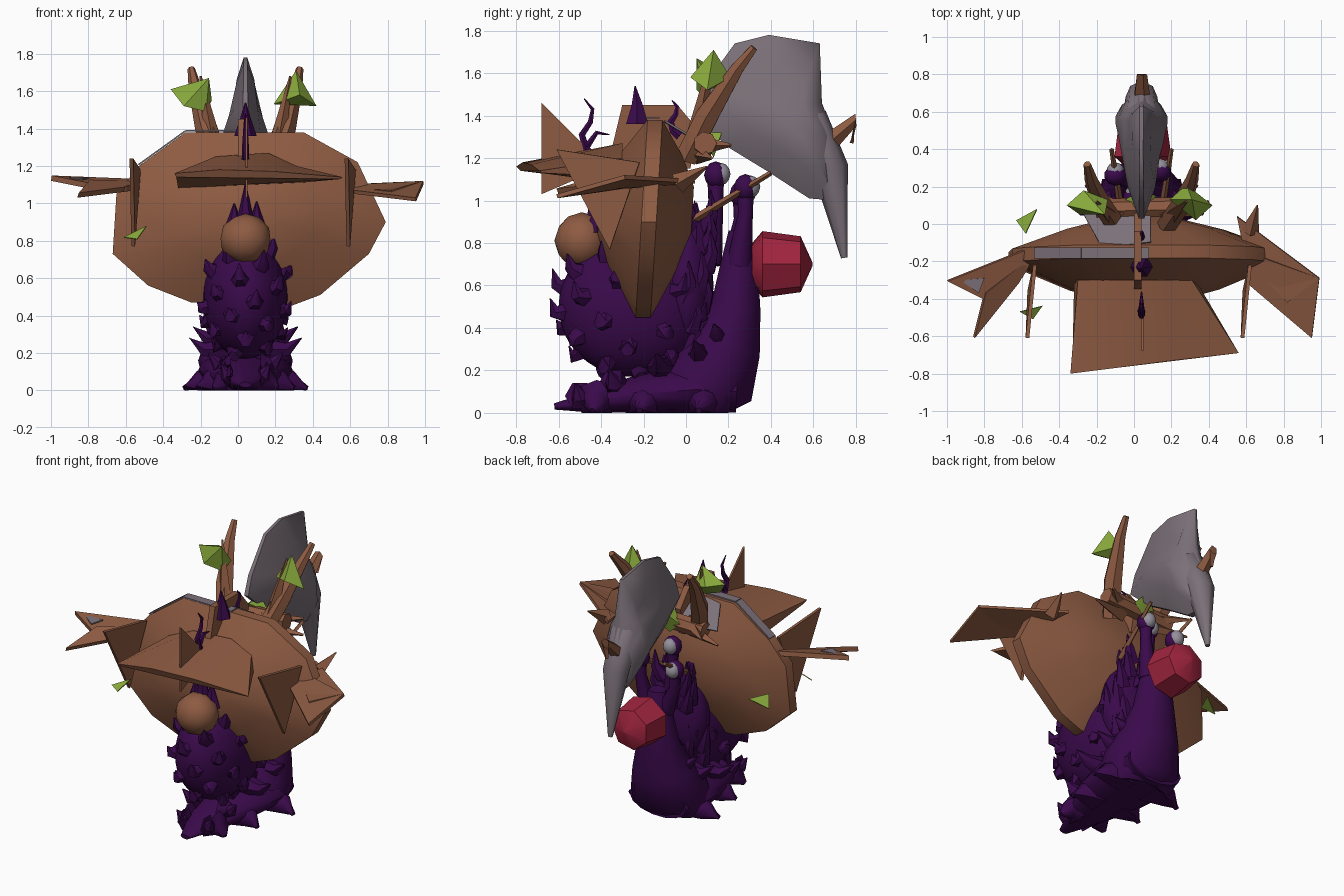
import bpy, bmesh, math, random
from mathutils import Vector, Matrix

random.seed(4)
cube = bpy.data.objects.get("Cube")
if cube:
    bpy.data.objects.remove(cube, do_unlink=True)
CX = 0.04


def material(name, rgb):
    m = bpy.data.materials.new(name)
    m.use_nodes = True
    m.diffuse_color = (*rgb, 1)
    m.node_tree.nodes["Principled BSDF"].inputs["Base Color"].default_value = (*rgb, 1)
    return m


BROWN = material("bark_brown", (0.27, 0.105, 0.055))
PURPLE = material("deep_purple", (0.042, 0.003, 0.07))
GREY = material("stone_grey", (0.2, 0.165, 0.19))
GREEN = material("leaf_green", (0.25, 0.4, 0.045))
RED = material("berry_red", (0.36, 0.018, 0.05))
PALE = material("eye_grey", (0.3, 0.28, 0.33))


def finish(name, bm, mat, smooth=None):
    bmesh.ops.recalc_face_normals(bm, faces=bm.faces)
    me = bpy.data.meshes.new(name)
    bm.to_mesh(me)
    bm.free()
    ob = bpy.data.objects.new(name, me)
    bpy.context.collection.objects.link(ob)
    me.materials.append(mat)
    if smooth:
        bpy.ops.object.select_all(action='DESELECT')
        ob.select_set(True)
        bpy.context.view_layer.objects.active = ob
        bpy.ops.object.shade_smooth_by_angle(angle=math.radians(smooth))


def loft(bm, rings):
    """Skin a list of equal-length rings and cap both ends."""
    rows = [[bm.verts.new(p) for p in r] for r in rings]
    n = len(rows[0])
    for a, b in zip(rows, rows[1:]):
        for i in range(n):
            bm.faces.new((a[i], a[(i + 1) % n], b[(i + 1) % n], b[i]))
    bm.faces.new(rows[0])
    bm.faces.new(rows[-1][::-1])


def tube(bm, path, radii, sides=6, wide=1.0):
    """Tapered tube along a path; wide stretches it sideways in x."""
    pts = [Vector(p) for p in path]
    rings = []
    for i, p in enumerate(pts):
        d = (pts[min(i + 1, len(pts) - 1)] - pts[max(i - 1, 0)]).normalized()
        u = Vector((1, 0, 0)) if abs(d.x) < 0.9 else Vector((0, 1, 0))
        u = (u - d * u.dot(d)).normalized()
        v = d.cross(u)
        rings.append([p + u * (radii[i] * wide * math.cos(t)) + v * (radii[i] * math.sin(t))
                      for t in (2 * math.pi * k / sides for k in range(sides))])
    loft(bm, rings)


def tube_object(name, path, radii, mat, sides=6, wide=1.0):
    bm = bmesh.new()
    tube(bm, path, radii, sides, wide)
    for v in bm.verts:
        v.co.z = max(v.co.z, 0)
    finish(name, bm, mat, 50)


def ball(name, centre, size, mat, level=2):
    bm = bmesh.new()
    bmesh.ops.create_icosphere(bm, subdivisions=level, radius=1)
    bm.transform(Matrix.Translation(centre) @ Matrix.Diagonal((*size, 1)))
    finish(name, bm, mat, 60)


def gem(name, pts, mat):
    """Faceted solid wrapped round a few points."""
    bm = bmesh.new()
    bmesh.ops.convex_hull(bm, input=[bm.verts.new(p) for p in pts])
    finish(name, bm, mat, 30)


def plate(name, pts, mat, thick=0.012):
    """Thin sheet through a loop of points."""
    bm = bmesh.new()
    f = bm.faces.new([bm.verts.new(p) for p in pts])
    f.normal_update()
    off = f.normal * thick
    for v in bmesh.ops.extrude_face_region(bm, geom=[f])["geom"]:
        if isinstance(v, bmesh.types.BMVert):
            v.co += off
    finish(name, bm, mat)


# Broad lens-shaped hull, lofted front to back and leaning back slightly
outline = [(-.28, 1.38), (.35, 1.38), (.64, 1.22), (.79, .9), (.7, .73), (.44, .51), (.28, .45),
           (-.25, .47), (-.48, .56), (-.67, .73), (-.65, 1.05), (-.53, 1.2)]
bm = bmesh.new()
loft(bm, [[(.05 + (x - .05) * s, y + .06 * (z - .9) * s, .96 + (z - .96) * s) for x, z in outline]
          for y, s in ((-.41, .25), (-.35, .55), (-.21, 1), (-.14, 1), (-.03, .58), (.03, .25))])
finish("hull", bm, BROWN, 50)

# Crest, front sail and ridged bow wedge
plate("crest", [(CX, -.36, 1.2), (CX, -.3, 1.45), (CX, -.04, 1.45), (CX, .06, 1.33), (CX, .02, 1.15)], BROWN, .04)
plate("front_sail", [(CX, -.68, 1.46), (CX, -.68, 1.03), (CX, -.4, 1.15), (CX, -.46, 1.24)], BROWN)
bm = bmesh.new()
loft(bm, [[(-.34, -.8, 1.16), (-.1, -.77, 1.18), (.2, -.73, 1.17), (.56, -.69, 1.14), (.55, -.68, 1.13),
           (-.33, -.78, 1.14)],
          [(-.3, -.3, 1.17), (-.12, -.3, 1.25), (.16, -.3, 1.27), (.31, -.3, 1.2), (.33, -.3, 1.11),
           (-.32, -.3, 1.08)]])
finish("bow_wedge", bm, BROWN, 40)

# Side fins
plate("right_fin_back", [(-.5, -.1, 1.1), (-1.0, -.3, 1.12), (-.8, -.4, 1.08), (-.6, -.28, 1.06)], BROWN, .03)
plate("right_fin_front", [(-.55, -.16, 1.09), (-.8, -.36, 1.1), (-.86, -.6, 1.03), (-.62, -.3, 1.06)], BROWN, .03)
plate("left_fan_back", [(.55, .04, 1.1), (.99, -.29, 1.12), (.82, -.42, 1.07), (.6, -.2, 1.08)], BROWN, .02)
plate("left_fan_front", [(.6, -.15, 1.1), (.99, -.29, 1.12), (.95, -.61, 1.03), (.62, -.33, 1.07)], BROWN, .02)
plate("right_fin_patch", [(-.93, -.3, 1.14), (-.8, -.29, 1.138), (-.83, -.37, 1.133)], GREY, .008)
for name, x in (("right_blade", -.55), ("left_blade", .6)):
    plate(name, [(x - .01, -.61, 1.24), (x + .03, -.22, 1.18), (x, -.36, .77)], BROWN, .02)
tube_object("left_thorn", [(.62, -.04, 1.08), (.66, .1, 1.16)], [.05, .004], BROWN, 4)

# Grey strips and panel on the hull top
for i, (a, b) in enumerate((((-.53, 1.2), (-.28, 1.38)), ((-.28, 1.38), (.08, 1.38)))):
    plate("grey_strip_%d" % i, [(a[0], -.185, a[1] + .003), (b[0], -.185, b[1] + .003),
                                (b[0], -.125, b[1] + .003), (a[0], -.125, a[1] + .003)], GREY, .008)
plate("grey_panel", [(-.17, -.13, 1.37), (.09, -.1, 1.37), (.09, .1, 1.25), (-.27, .05, 1.25)], GREY, .009)

# Antlers, cross log and twigs
for side, s in (("right", -1), ("left", 1)):
    x = CX + s * .17
    tube_object(side + "_antler", [(x - s * .03, .0, 1.2), (x + s * .04, .1, 1.4), (x + s * .1, .24, 1.62),
                                   (x + s * .12, .32, 1.72)], [.06, .06, .035, .02], BROWN)
    tube_object(side + "_antler_prong", [(x, .05, 1.3), (x + s * .07, .12, 1.68)], [.05, .006], BROWN, 4)
    tube_object(side + "_twig", [(CX + s * .1, .02, .9), (CX + s * .16, .4, 1.13)], [.02, .012], BROWN, 4)
    for k in range(2):
        tube_object(side + "_branch_%d" % k, [(CX + s * .1, .05, 1.22 + .04 * k),
                    (CX + s * (.36 - .06 * k), .12 + .09 * k, 1.2 + .06 * k)], [.05, .008], BROWN, 4)
tube_object("cross_log", [(-.2, .08, 1.25), (.3, .09, 1.27)], [.055, .055], BROWN, 7)

# Leaves
gem("left_leaf", [(.19, .13, 1.53), (.28, .21, 1.58), (.42, .1, 1.52), (.33, .02, 1.58), (.31, .13, 1.71)], GREEN)
gem("right_leaf", [(-.36, .1, 1.61), (-.155, .05, 1.67), (-.14, .13, 1.55), (-.17, .08, 1.49),
                   (-.29, .05, 1.52), (-.27, .18, 1.6)], GREEN)
gem("middle_leaf", [(-.05, .13, 1.27), (.12, .15, 1.27), (.03, .07, 1.33), (.04, .18, 1.35), (.03, .13, 1.2)], GREEN)
plate("front_small_leaf", [(-.61, -.47, .82), (-.49, -.44, .88), (-.54, -.51, .81)], GREEN, .006)
plate("back_small_leaf", [(-.63, .02, .82), (-.52, .08, .88), (-.58, -.05, .88)], GREEN, .006)

# Tall grey blade, thicker toward its base, plus its drooping spike
side = [(.03, 1.4), (.07, 1.52), (.23, 1.74), (.39, 1.78), (.63, 1.74), (.64, 1.46), (.72, 1.25),
        (.7, 1.0), (.58, 1.01), (.38, 1.14), (.2, 1.25)]
bm = bmesh.new()
loft(bm, [[(CX + dx * (1.3 - (z - 1.1)), .52 + (y - .52) * s, 1.45 + (z - 1.45) * s) for y, z in side]
          for dx, s in ((-.1, .3), (-.075, .65), (-.015, 1), (.015, 1), (.075, .65), (.1, .3))])
finish("grey_blade", bm, GREY, 50)
tube_object("grey_spike", [(CX, .38, 1.52), (CX, .58, 1.36), (CX, .68, 1.15), (CX, .745, .73)],
            [.02, .1, .085, .015], GREY, 8)
tube_object("blade_peg", [(CX, .66, 1.26), (CX, .8, 1.38), (CX, .78, 1.27)], [.05, .03, .01], BROWN, 5)

# Front knob and red berry
ball("front_knob", (CX, -.49, .81), (.14, .13, .135), BROWN)
tube_object("red_berry", [(CX, .31, .7), (CX, .36, .7), (CX, .54, .7), (CX, .595, .7)],
            [.1, .16, .135, .01], RED, 7)

# Purple creature: foot tapering to a tail, thick neck, rounded shell and upper mound
tube_object("creature_tail", [(CX, -.62, .03), (CX, -.45, .05), (CX, -.2, .09), (CX, .05, .11), (CX, .24, .1)],
            [.015, .05, .1, .12, .1], PURPLE, 14, 2.1)
tube_object("creature_neck", [(CX, .04, .05), (CX, .12, .16), (CX, .19, .32), (CX, .235, .5), (CX, .25, .7),
                              (CX, .25, .86)], [.2, .22, .17, .12, .09, .05], PURPLE, 14, 1.15)
shell_c, shell_r = Vector((CX, -.25, .5)), Vector((.225, .35, .33))
ball("shell", shell_c, shell_r, PURPLE, 4)
ball("shell_mound", (CX, .0, .6), (.2, .13, .3), PURPLE, 3)

# Spikes spread over the shell, mound and foot
bm = bmesh.new()
for i in range(44):
    t = 2.4 * i
    h = 1 - 2 * (i + .5) / 44
    r = math.sqrt(1 - h * h)
    n = Vector((r * math.cos(t), r * math.sin(t), h))
    p = shell_c + n * shell_r
    tube(bm, [p - n * .03, p + n * .03, p + n * .05 + Vector((0, 0, random.uniform(.03, .07)))],
         [.06, .033, .003], 6)
for i in range(26):
    s = -1 if i % 2 else 1
    z = .35 + .028 * i
    p = Vector((CX + s * random.uniform(.04, .18) * (1.25 - z * .6), random.uniform(-.02, .1), z * .85))
    tube(bm, [p, p + Vector((s * .04, .03, .08)), p + Vector((s * .05, .02, .18))], [.05, .03, .003], 6)
for s in (-1, 1):
    for y, out in ((-.42, .17), (-.2, .26), (.08, .33)):
        tube(bm, [(CX + s * .08, y, .06), (CX + s * out * .75, y, .045), (CX + s * out, y - .02, .01)],
             [.1, .06, .015], 8)
    for y, z, out in ((-.5, .08, .13), (-.34, .14, .2), (-.12, .22, .3), (.06, .28, .28), (.15, .36, .22)):
        tube(bm, [(CX + s * .08, y, z), (CX + s * out * .75, y, z), (CX + s * out, y - .02, z + .06)],
             [.07, .04, .003], 6)
for x, y, z, h in ((0, -.43, .85, .26), (-.06, -.42, .85, .15), (.06, -.42, .85, .16), (0, 0, .8, .32),
                   (.08, .05, .75, .25), (-.08, .06, .75, .24), (0, .11, .7, .26), (0, -.23, 1.36, .18)):
    tube(bm, [(CX + x, y, z), (CX + x, y, z + h * .5), (CX + x, y - .01, z + h)], [.06, .03, .003], 6)
for v in bm.verts:
    v.co.z = max(v.co.z, 0)
finish("spikes", bm, PURPLE, 50)

# Curling feelers on top
for name, y, s in (("front_feeler", -.42, 1), ("rear_feeler", -.03, .6)):
    tube_object(name, [(CX, y - s * a, 1.46 + s * (b - .24)) for a, b in
                       ((0, -.02), (.05, .02), (.07, .09), (.03, .15), (.02, .21), (.06, .26))],
                [.025, .02, .018, .014, .01, .003], PURPLE)
tube_object("feeler_fork", [(CX, -.47, 1.25), (CX, -.42, 1.32), (CX, -.36, 1.31)], [.018, .012, .003], PURPLE)

# Eye stalks with eyes
for name, x, y, z in (("left", .14, .28, 1.06), ("right", -.1, .26, 1.03), ("middle", .0, .14, 1.12)):
    tube_object(name + "_stalk", [(CX + x * .4, y - .03, .7), (x, y, z - .12), (x, y, z)], [.06, .035, .04], PURPLE, 8)
    ball(name + "_eye_socket", (x, y, z), (.06, .055, .065), PURPLE)
    ball(name + "_eye", (x, y + .025, z + .005), (.048, .045, .053), PALE)
